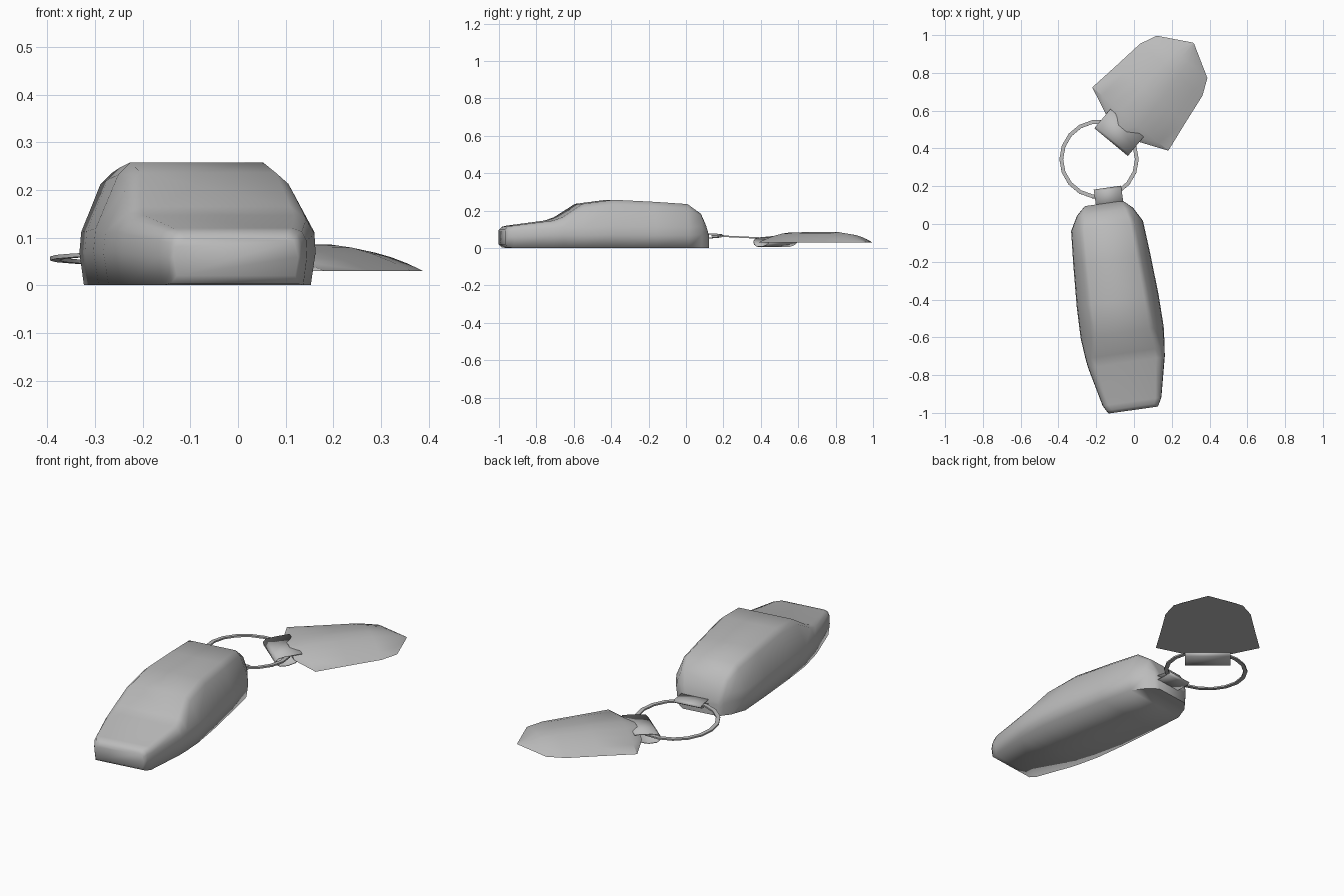
import bpy, bmesh
from math import atan2, cos, sin, pi
from mathutils import Matrix, Vector

if "Cube" in bpy.data.objects:
    bpy.data.objects.remove(bpy.data.objects["Cube"], do_unlink=True)

grey = bpy.data.materials.new("plain_grey")
grey.use_nodes = True
COLOUR = (0.5, 0.5, 0.5, 1)
grey.diffuse_color = COLOUR
grey.node_tree.nodes["Principled BSDF"].inputs["Base Color"].default_value = COLOUR


def frame(x, y, turn):
    """Local frame: x across the part, y along it."""
    return Matrix.Translation((x, y, 0)) @ Matrix.Rotation(turn, 4, 'Z')


def finish(bm, name, matrix, angle):
    bmesh.ops.remove_doubles(bm, verts=bm.verts, dist=0.0005)
    bmesh.ops.recalc_face_normals(bm, faces=bm.faces)
    bm.transform(matrix)
    mesh = bpy.data.meshes.new(name)
    bm.to_mesh(mesh)
    bm.free()
    mesh.materials.append(grey)
    obj = bpy.data.objects.new(name, mesh)
    bpy.context.collection.objects.link(obj)
    bpy.ops.object.select_all(action='DESELECT')
    obj.select_set(True)
    bpy.context.view_layer.objects.active = obj
    bpy.ops.object.shade_smooth_by_angle(angle=angle)
    return obj


def loft(sections, cap_ends=True):
    """Closed loops of equal length, joined in order."""
    bm = bmesh.new()
    rings = [[bm.verts.new(p) for p in s] for s in sections]
    n = len(rings[0])
    for a, b in zip(rings, rings[1:]):
        for i in range(n):
            j = (i + 1) % n
            bm.faces.new((a[i], a[j], b[j], b[i]))
    if cap_ends:
        bm.faces.new(rings[0])
        bm.faces.new(rings[-1])
    return bm


def folded_strip(name, profile, half_width, matrix, centre=0):
    """Thin sheet bent along a profile of (along, height)."""
    bm = bmesh.new()
    rows = [[bm.verts.new((centre + s * half_width, t, z)) for s in (-1, 1)]
            for t, z in profile]
    for a, b in zip(rows, rows[1:]):
        bm.faces.new((a[0], a[1], b[1], b[0]))
    obj = finish(bm, name, matrix, 1.0)
    mod = obj.modifiers.new("thickness", 'SOLIDIFY')
    mod.thickness = 0.004
    mod.offset = 0


# Fob body: stations of (along, half width, bottom, top)
stations = [(-0.005, 0.132, 0.02, 0.098), (0.012, 0.142, 0.004, 0.114),
            (0.04, 0.157, 0, 0.12), (0.25, 0.205, 0, 0.147),
            (0.30, 0.212, 0, 0.165), (0.41, 0.222, 0, 0.236),
            (0.58, 0.219, 0, 0.258), (0.80, 0.206, 0, 0.247),
            (0.98, 0.192, 0, 0.235), (1.055, 0.15, 0, 0.183),
            (1.085, 0.118, 0, 0.12), (1.10, 0.10, 0, 0.075)]
LOW = [(0.95, 0), (1, 0.5), (0.99, 0.78), (0.93, 0.94), (0.80, 1)]
HIGH = [(0.95, 0), (1, 0.28), (0.98, 0.46), (0.76, 0.9), (0.64, 1)]


def body_section(t, w, bottom, top):
    k = min(max((top - 0.13) / 0.11, 0), 1)
    half = []
    for (xa, za), (xb, zb) in zip(LOW, HIGH):
        z = za + (zb - za) * k
        half.append((w * (xa + (xb - xa) * k), t, bottom + (top - bottom) * z))
    return half + [(-x, y, z) for x, y, z in reversed(half)]


fob = frame(-0.005, -0.98, 0.141)
finish(loft([body_section(*s) for s in stations]), "fob_body", fob, 1.45)

# Tab folded round the ring at the back of the fob
folded_strip("fob_tab", [(1.07, 0.076), (1.165, 0.074), (1.178, 0.066),
                         (1.165, 0.058), (1.07, 0.05)], 0.073, fob, 0.03)

# Split ring: flat square section, leaning down towards the tag
RING_SIDES = 18
ring_sections = []
for i in range(RING_SIDES + 1):
    a = 2 * pi * i / RING_SIDES
    ring_sections.append([(r * cos(a), r * sin(a), z) for r, z in
                          ((0.19, -0.004), (0.21, -0.004), (0.21, 0.004), (0.19, 0.004))])
finish(loft(ring_sections, False), "split_ring",
       Matrix.Translation((-0.185, 0.343, 0.056)) @ Matrix.Rotation(-0.05, 4, 'X'), 0.7)

# Tag: arched sheet with a flat underside, rows of (along, half width, arch)
tag = frame(-0.12, 0.435, -atan2(0.64, 0.77))
rows = [(0.092, 0.11, 0.035), (0.157, 0.262, 0.053), (0.33, 0.237, 0.056),
        (0.496, 0.215, 0.055), (0.585, 0.175, 0.043), (0.68, 0.004, 0.001)]
BASE, STEPS = 0.03, 4
bm = bmesh.new()
grid = []
for t, w, arch in rows:
    fractions = [i / STEPS for i in range(-STEPS, STEPS + 1)]
    grid.append([bm.verts.new((w * f, t, BASE + arch * (1 - abs(f) ** 1.6)))
                 for f in fractions])
for a, b in zip(grid, grid[1:]):
    for i in range(2 * STEPS):
        bm.faces.new((a[i], a[i + 1], b[i + 1], b[i]))
bm.faces.new([r[0] for r in grid] + [r[-1] for r in reversed(grid)])
bm.faces.new(grid[0])
finish(bm, "tag", tag, 0.6)

# Neck of the tag, rolled under round the ring
folded_strip("tag_neck", [(0.13, 0.062), (0.05, 0.056), (0.012, 0.05), (0, 0.036),
                          (0.004, 0.02), (0.02, 0.009), (0.06, 0.008),
                          (0.095, 0.018), (0.11, 0.032)], 0.115, tag)
